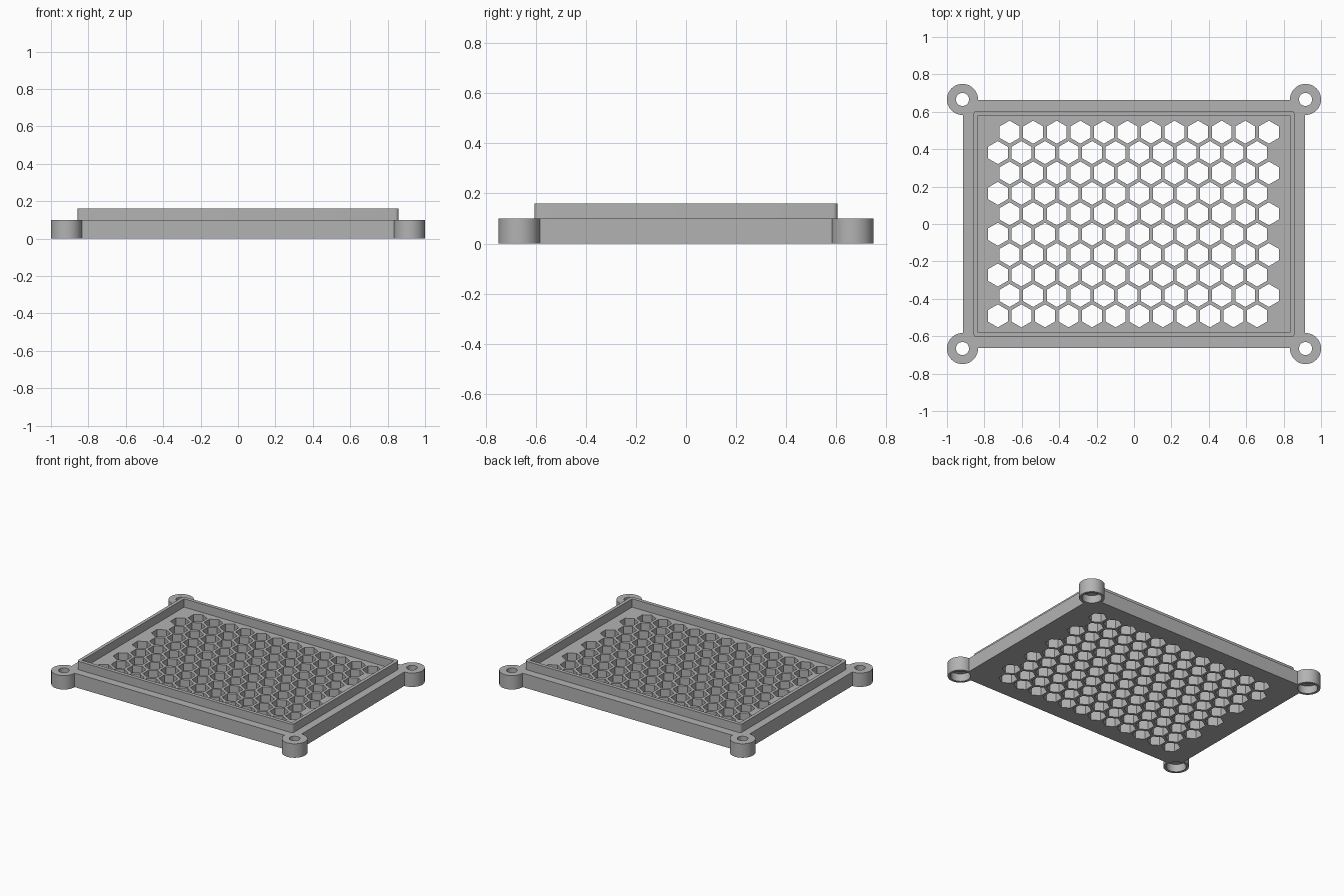
import bpy, bmesh
from math import radians, cos, sin, sqrt

cube = bpy.data.objects.get("Cube")
if cube:
    bpy.data.objects.remove(cube, do_unlink=True)

grey = bpy.data.materials.new("grey_plastic")
grey.use_nodes = True
COLOUR = (0.45, 0.45, 0.45, 1)
grey.diffuse_color = COLOUR
grey.node_tree.nodes["Principled BSDF"].inputs["Base Color"].default_value = COLOUR

BASE_TOP, LIP_TOP = 0.10, 0.16
POST_X, POST_Y, POST_R = 0.917, 0.666, 0.083
HOLE_R, BORE_R, BORE_DEPTH = 0.035, 0.065, 0.055
CORNERS = [(1, 1), (-1, 1), (-1, -1), (1, -1)]


def arc(x, y, r, start, end, steps):
    angles = [radians(start + (end - start) * i / steps) for i in range(steps + 1)]
    return [(x + r * cos(a), y + r * sin(a)) for a in angles]


def ring(x, y, r, sides, start=0):
    return arc(x, y, r, start, start + 360, sides)[:-1]


def four_corners(corner):
    """Mirror one corner's points into a closed outline."""
    outline = []
    for sx, sy in CORNERS:
        points = [(sx * x, sy * y) for x, y in corner]
        outline += points if sx * sy > 0 else points[::-1]
    return outline


def slab(name, loops, z0, z1):
    """Extrude a flat outline with holes into a closed solid."""
    curve = bpy.data.curves.new(name, "CURVE")
    curve.dimensions = "2D"
    curve.fill_mode = "BOTH"
    curve.extrude = (z1 - z0) / 2
    for loop in loops:
        spline = curve.splines.new("POLY")
        spline.points.add(len(loop) - 1)
        for point, (x, y) in zip(spline.points, loop):
            point.co = (x, y, 0, 1)
        spline.use_cyclic_u = True
    temp = bpy.data.objects.new(name + "_profile", curve)
    bpy.context.collection.objects.link(temp)
    graph = bpy.context.evaluated_depsgraph_get()
    mesh = bpy.data.meshes.new_from_object(temp.evaluated_get(graph))
    bpy.data.objects.remove(temp, do_unlink=True)
    bm = bmesh.new()
    bm.from_mesh(mesh)
    bmesh.ops.remove_doubles(bm, verts=bm.verts, dist=0.0001)
    bmesh.ops.translate(bm, verts=bm.verts, vec=(0, 0, (z0 + z1) / 2))
    bmesh.ops.recalc_face_normals(bm, faces=bm.faces)
    bm.to_mesh(mesh)
    bm.free()
    mesh.materials.clear()
    mesh.materials.append(grey)
    obj = bpy.data.objects.new(name, mesh)
    bpy.context.collection.objects.link(obj)
    return obj


# Base plate with corner posts, screw holes and the honeycomb grille
loops = [four_corners(arc(POST_X, POST_Y, POST_R, -92, 182, 48))]
loops += [ring(sx * POST_X, sy * POST_Y, HOLE_R, 32) for sx, sy in CORNERS]
PITCH, HEX_R = 0.126, 0.0615
for row in range(10):
    y = (4.5 - row) * PITCH * sqrt(3) / 2
    shift = PITCH / 2 if row % 2 == 0 else 0
    loops += [ring(-0.728 + shift + PITCH * col, y, HEX_R, 6, 30) for col in range(12)]
base = slab("base_grille", loops, 0, BASE_TOP)

# Screw head recesses under the posts
cutter = slab("recess_cutter", [ring(sx * POST_X, sy * POST_Y, BORE_R, 48)
                                for sx, sy in CORNERS], -0.05, BORE_DEPTH)
cutter.hide_render = True
cut = base.modifiers.new("recesses", "BOOLEAN")
cut.operation = "DIFFERENCE"
cut.solver = "EXACT"
cut.object = cutter
bpy.context.view_layer.objects.active = base
bpy.ops.object.modifier_apply(modifier=cut.name)
bpy.data.objects.remove(cutter, do_unlink=True)

# Raised rim with rounded outer corners
rim = slab("raised_rim", [four_corners(arc(0.840, 0.587, 0.018, 0, 90, 6)),
                          four_corners([(0.834, 0.579)])], BASE_TOP, LIP_TOP)

# Smooth round walls, crisp edges
for obj in (base, rim):
    bpy.ops.object.select_all(action="DESELECT")
    obj.select_set(True)
    bpy.context.view_layer.objects.active = obj
    bpy.ops.object.shade_smooth_by_angle(angle=radians(30))
